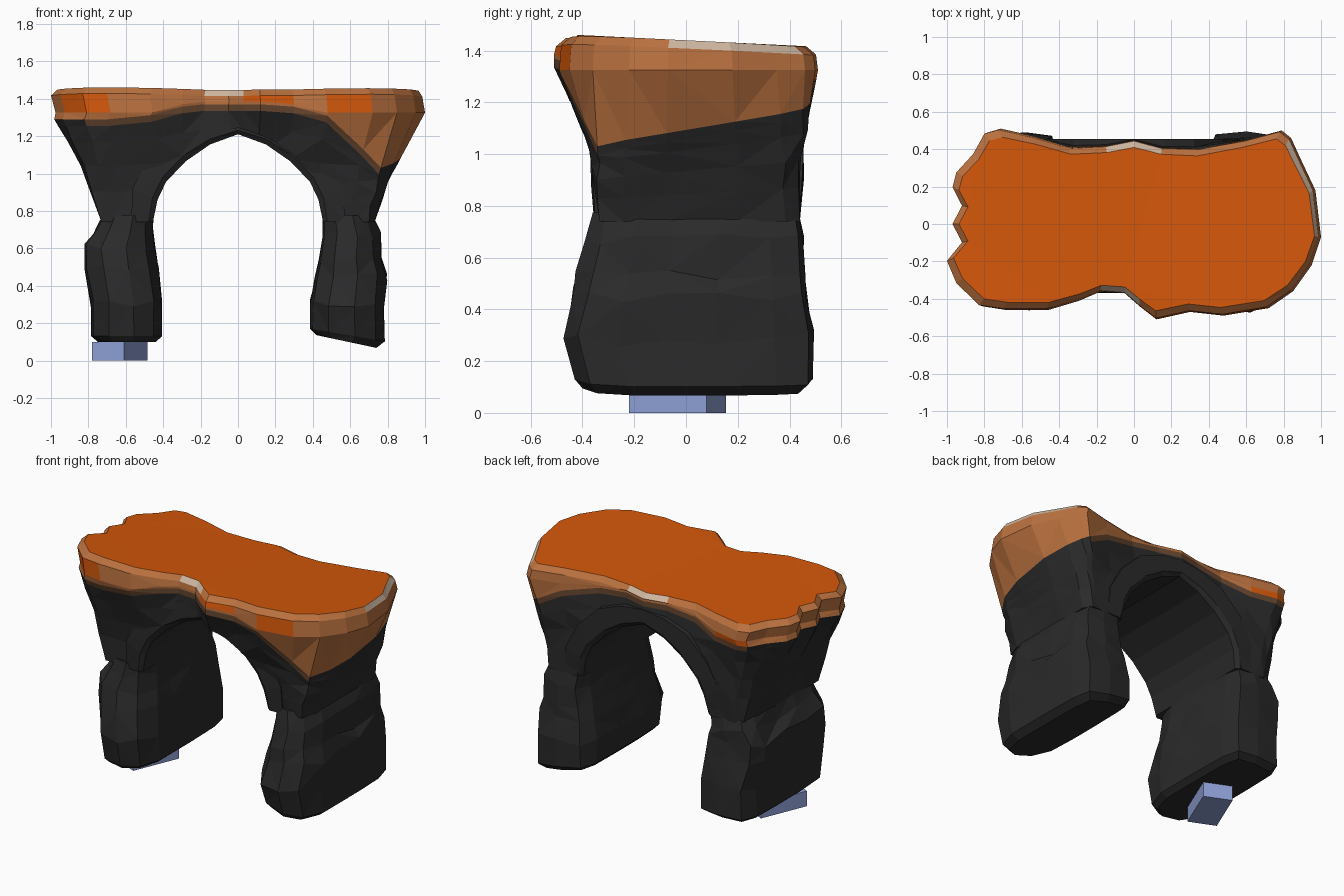
import bpy, bmesh, random

if "Cube" in bpy.data.objects:
    bpy.data.objects.remove(bpy.data.objects["Cube"])

random.seed(4)


def material(name, rgb):
    m = bpy.data.materials.new(name)
    m.diffuse_color = (*rgb, 1)
    m.use_nodes = True
    m.node_tree.nodes["Principled BSDF"].inputs["Base Color"].default_value = m.diffuse_color
    return m


BLACK, ORANGE, TAN, PALE, BROWN, BLUE = range(6)
MATS = [material("black rock", (0.023, 0.023, 0.023)),
        material("bright orange", (0.65, 0.095, 0.003)),
        material("tan edge", (0.49, 0.165, 0.05)),
        material("pale chip", (0.62, 0.47, 0.35)),
        material("dark brown", (0.13, 0.06, 0.028)),
        material("blue block", (0.27, 0.35, 0.67))]


def clamp(v, a=0.0, b=1.0):
    return max(a, min(b, v))


def loft(name, rings, pick=lambda band, k: BLACK, cap=BLACK):
    """Skin closed rings of equal length; caps the first and last ring."""
    bm = bmesh.new()
    vs = [[bm.verts.new(p) for p in r] for r in rings]
    n = len(rings[0])
    for b in range(len(rings) - 1):
        for k in range(n):
            j = (k + 1) % n
            f = bm.faces.new((vs[b][k], vs[b][j], vs[b + 1][j], vs[b + 1][k]))
            f.material_index = pick(b, k)
    bm.faces.new(vs[0][::-1]).material_index = BLUE if cap == BLUE else BLACK
    bm.faces.new(vs[-1]).material_index = cap
    bmesh.ops.recalc_face_normals(bm, faces=bm.faces)
    bmesh.ops.triangulate(bm, faces=bm.faces)
    me = bpy.data.meshes.new(name)
    bm.to_mesh(me)
    bm.free()
    for m in MATS:
        me.materials.append(m)
    ob = bpy.data.objects.new(name, me)
    bpy.context.collection.objects.link(ob)
    return ob


# Outline of the table top, counter-clockwise from the left end
OUT = [(-1, -.2), (-.95, -.32), (-.83, -.44), (-.7, -.46), (-.47, -.46), (-.3, -.41),
       (-.18, -.36), (-.05, -.37), (.03, -.44), (.12, -.51), (.3, -.47), (.48, -.49),
       (.72, -.45), (.85, -.36), (.95, -.22), (1, -.07), (.97, .18), (.89, .35),
       (.84, .46), (.79, .5), (.6, .45), (.35, .4), (.15, .41), (0, .45), (-.15, .42),
       (-.35, .41), (-.55, .47), (-.73, .51), (-.8, .49), (-.86, .38), (-.95, .28),
       (-.97, .2), (-.92, .1), (-.97, 0), (-.92, -.1)]
N = len(OUT)
Z0 = 0.74


def paint_line(x, y):
    """Height where the orange top coat gives way to black rock."""
    z = 1.37 - 0.08 * clamp((abs(x) - 0.25) / 0.3)
    s = clamp((x - 0.58) / 0.24)
    return z + s * (1.03 + 0.15 * (y + 0.36) / 0.85 - z)


def body_point(x, y, z, rough=0.0):
    """Flare from the narrow leg footprint out to the top outline."""
    bx = 0.73 * clamp(x * 1.13, -1, 1)
    by = 0.44 if y > 0.38 else clamp(y * 1.1, -0.335, 0.43)
    h = clamp((z - Z0) / 0.58)
    tx, ty = h ** 1.25, h ** 1.7
    r = lambda: random.uniform(-rough, rough)
    return (bx + (x - bx) * tx + r(), by + (y - by) * ty + r(), z)


def top_z(x, y):
    return 1.44 - 0.045 * y - 0.015 * clamp(1 - abs(x - 0.15) / 0.8)


rings = []
for f in (0, 0.3, 0.55, 0.78):
    rings.append([body_point(x, y, Z0 + f * (paint_line(x, y) - Z0), 0.01 if f else 0)
                  for x, y in OUT])
rings.append([body_point(x, y, paint_line(x, y) - 0.035) for x, y in OUT])
rings.append([body_point(x, y, paint_line(x, y)) for x, y in OUT])
rings.append([(x * (0.975 if x < 0 else 1), y, max(1.325, paint_line(x, y) + 0.015)) for x, y in OUT])
rings.append([(x * (1 if x < 0 else 0.985), y * 0.985, top_z(x, y) - 0.032) for x, y in OUT])
rings.append([(x * 0.965, y * 0.91, top_z(x, y)) for x, y in OUT])


def coat(band, k):
    """Colour of the paint bands, with orange patches and pale chips."""
    x = (OUT[k][0] + OUT[(k + 1) % N][0]) / 2
    y = (OUT[k][1] + OUT[(k + 1) % N][1]) / 2
    if band < 4:
        return BLACK
    if band == 4:
        return BROWN if abs(x) < 0.8 else BLACK
    if band == 5 and y > 0.4 and -0.8 < x < -0.5:
        return ORANGE
    if band == 6 and y < -0.2 and (-0.95 < x < -0.7 or 0.05 < x < 0.35 or 0.5 < x < 0.7):
        return ORANGE
    if band == 7 and ((y < -0.3 and -0.15 < x < 0) or (x > 0.85 and 0 < y < 0.42)
                      or (y > 0.3 and -0.1 < x < 0.1)):
        return PALE
    return TAN


body = loft("rock_top", rings, coat, ORANGE)

# Arch opening, left half of the curves mirrored to the right
INNER = [(-.455, .74), (-.43, .86), (-.385, .955), (-.28, 1.065), (-.15, 1.155)]
OUTER = [(-.57, .74), (-.565, .92), (-.47, 1.09), (-.32, 1.235), (-.16, 1.295)]


def mirrored(half, apex):
    return half + [(0, apex)] + [(-x, z) for x, z in half[::-1]]


inner, outer = mirrored(INNER, 1.21), mirrored(OUTER, 1.315)

hole = [(-.485, .5)] + [(x * 1.06, z + 0.035) for x, z in inner] + [(.485, .5)]
cutter = loft("arch_cutter", [[(x, y, z) for x, z in hole] for y in (-1, 1)])
cutter.hide_render = True
mod = body.modifiers.new("arch", 'BOOLEAN')
mod.operation, mod.solver, mod.object = 'DIFFERENCE', 'EXACT', cutter
bpy.context.view_layer.objects.active = body
bpy.ops.object.modifier_apply(modifier=mod.name)
bpy.data.objects.remove(cutter)

# Raised rim that lines the arch
bands = []
for (ix, iz), (ox, oz) in zip(inner, outer):
    low = clamp((0.9 - iz) / 0.16)
    front = -0.37 + 0.015 * low
    back = 0.455 - 0.02 * low
    mx, mz = ix + (ox - ix) * .2, iz + (oz - iz) * .2
    bands.append([(ix, front + 0.02, iz), (mx, front, mz), (ox, front + 0.005, oz),
                  (ox, back, oz), (mx, back, mz), (ix, back - 0.02, iz)])
loft("arch_rim", bands)

# Legs: rows of height, left x, right x, front y, back y
LEFT = [(.10, -.75, -.44, -.40, .45), (.13, -.785, -.405, -.43, .49), (.3, -.79, -.4, -.47, .49),
        (.5, -.825, -.42, -.43, .465), (.6, -.83, -.44, -.405, .455), (.69, -.77, -.45, -.38, .45),
        (.775, -.725, -.452, -.36, .435)]
RIGHT = [(.105, .42, .74, -.40, .45), (.14, .385, .785, -.43, .49), (.3, .38, .785, -.48, .49),
         (.45, .405, .80, -.44, .47), (.53, .425, .77, -.42, .46), (.67, .45, .765, -.385, .45),
         (.775, .452, .72, -.36, .435)]
# Rounded box plan in unit coordinates
PLAN = [(-.93, -.7), (-.5, -.94), (.2, -1), (.75, -.87), (1, -.55), (1, -.2), (1, .25), (.97, .7),
        (.82, .96), (.1, 1), (-.75, .97), (-.97, .75), (-1, .25), (-1, -.25)]


def leg(name, rows, slant):
    rs = []
    for i, (z, x0, x1, y0, y1) in enumerate(rows):
        j = 0.012 if 1 < i < 6 else 0
        r = lambda: random.uniform(-j, j)
        drop = slant * clamp((0.45 - z) / 0.3)
        rs.append([((x0 + x1) / 2 + u * (x1 - x0) / 2 - abs(r()) * u,
                    (y0 + y1) / 2 + v * (y1 - y0) / 2 + r() * 0.7,
                    z - drop * (u + 0.1) + 2 * r()) for u, v in PLAN])
    return loft(name, rs)


leg("left_leg", LEFT, 0.0)
leg("right_leg", RIGHT, 0.034)

# Small turned block under the left leg
CORNERS = [(-.61, -.22), (-.485, .08), (-.655, .155), (-.78, -.145)]
loft("foot_block", [[(x, y, z) for x, y in CORNERS] for z in (0, 0.1)],
     lambda b, k: BLUE, BLUE)
